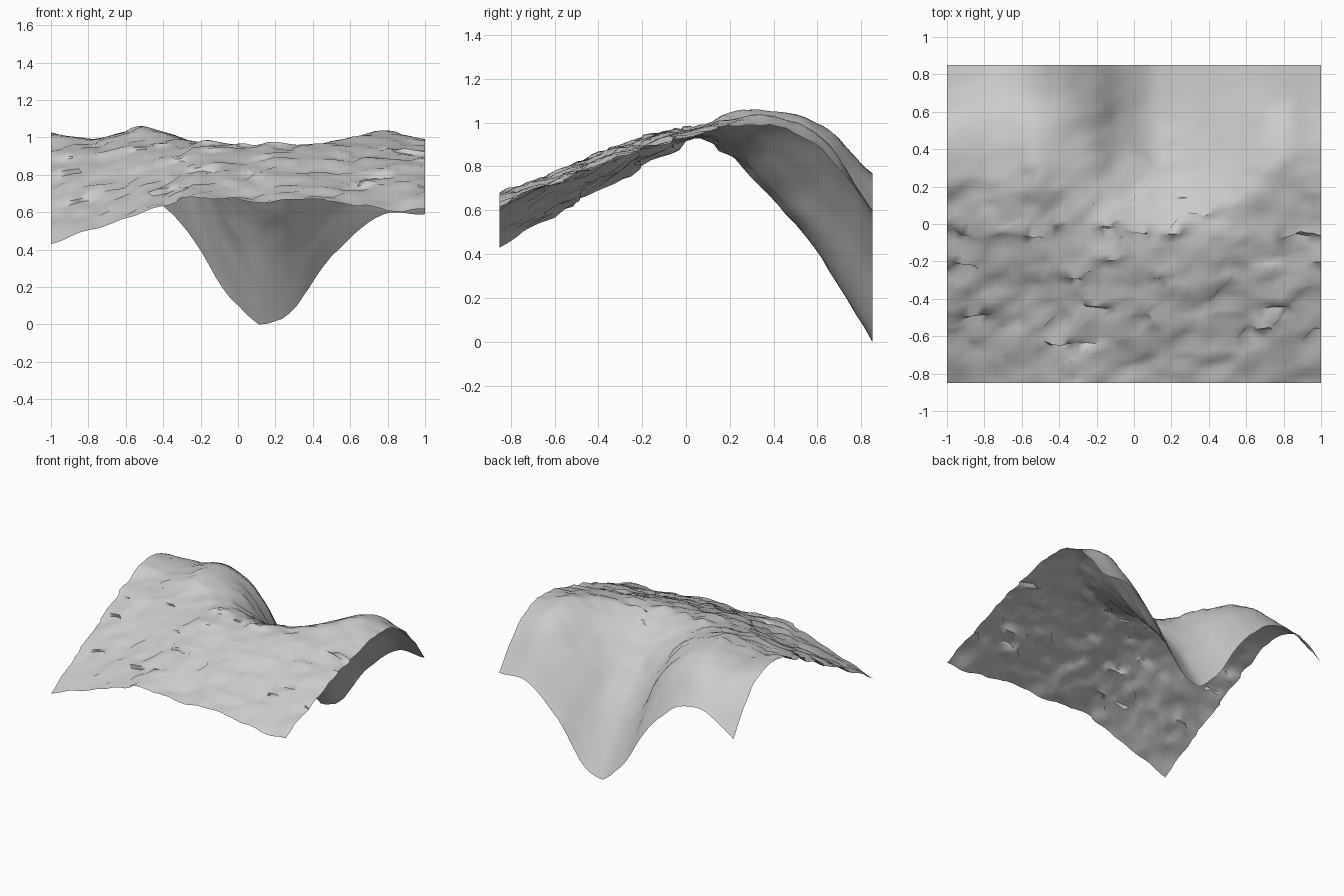
import bpy
import bmesh
import math
from mathutils import Vector, noise

cube = bpy.data.objects.get("Cube")
if cube:
    bpy.data.objects.remove(cube)

HALF_X, HALF_Y = 1.0, 0.85
COLUMNS, ROWS = 52, 44

# Broad heights, one row per depth from front to back, each from -x to +x
HEIGHTS = [
    [.44, .53, .61, .69, .66, .67, .66, .63, .62],
    [.56, .62, .70, .75, .76, .76, .74, .73, .72],
    [.68, .73, .78, .84, .85, .85, .83, .82, .80],
    [.80, .84, .89, .93, .93, .93, .92, .90, .89],
    [.91, .94, .98, .98, .97, .97, .97, .97, .94],
    [1.01, .99, 1.05, .99, .88, .87, .97, 1.02, .99],
    [1.03, 1.0, 1.06, .94, .70, .67, .86, 1.03, .99],
    [.92, .95, .98, .82, .45, .41, .69, .91, .87],
    [.62, .77, .73, .48, .11, .06, .37, .59, .60],
]


def spline(values, t):
    """Smooth curve through evenly spaced values, t from 0 to 1."""
    last = len(values) - 1
    i = min(int(t * last), last - 1)
    f = t * last - i
    b, c = values[i], values[i + 1]
    a = values[i - 1] if i > 0 else 2 * b - c
    d = values[i + 2] if i + 2 <= last else 2 * c - b
    return b + f / 2 * (c - a + f * (2 * a - 5 * b + 4 * c - d + f * (3 * (b - c) + d - a)))


def ground_point(u, v):
    """Terrain point with rocky ledges that fade toward the smooth back slope."""
    x, y = (2 * u - 1) * HALF_X, (2 * v - 1) * HALF_Y
    z = spline([spline(row, u) for row in HEIGHTS], v)
    # Narrow crease along the valley floor
    z -= 0.04 * max(0, 1 - abs(x - 0.12) / 0.14) * max(0, y / HALF_Y)
    rough = 1 - 0.65 * min(max((y - 0.05) / 0.4, 0), 1)
    fine = noise.noise_vector(Vector((x * 9, y * 14, 3)))
    coarse = noise.noise(Vector((x * 4, y * 5, 8)))
    # Slanted blocks of rock
    block = noise.cell_vector(Vector((x * 9 - y * 8, y * 14, 5))) - Vector((0.5, 0.5, 0.5))
    z += rough * (0.014 * fine.z + 0.013 * coarse + 0.018 * block.z)
    # The outline stays a clean rectangle
    x += rough * (0.02 * fine.x + 0.04 * block.x) * min(1, 8 * u * (1 - u))
    y += rough * (0.02 * fine.y + 0.05 * block.y) * min(1, 8 * v * (1 - v))
    return x, y, z


# Terrain sheet
bm = bmesh.new()
grid = [[bm.verts.new(ground_point(i / COLUMNS, j / ROWS)) for i in range(COLUMNS + 1)]
        for j in range(ROWS + 1)]
for near, far in zip(grid, grid[1:]):
    for i in range(COLUMNS):
        bm.faces.new((near[i], near[i + 1], far[i + 1], far[i]))

# Rest the lowest point on the ground
lowest = min(v.co.z for v in bm.verts)
bmesh.ops.translate(bm, verts=bm.verts, vec=(0, 0, -lowest))
mesh = bpy.data.meshes.new("terrain")
bm.to_mesh(mesh)
bm.free()
terrain = bpy.data.objects.new("terrain", mesh)
bpy.context.collection.objects.link(terrain)

# Plain grey stone
stone = bpy.data.materials.new("light_grey_stone")
stone.use_nodes = True
colour = (0.6, 0.6, 0.6, 1)
stone.diffuse_color = colour
stone.node_tree.nodes["Principled BSDF"].inputs["Base Color"].default_value = colour
mesh.materials.append(stone)

bpy.context.view_layer.objects.active = terrain
terrain.select_set(True)
bpy.ops.object.shade_smooth_by_angle(angle=math.radians(50))
